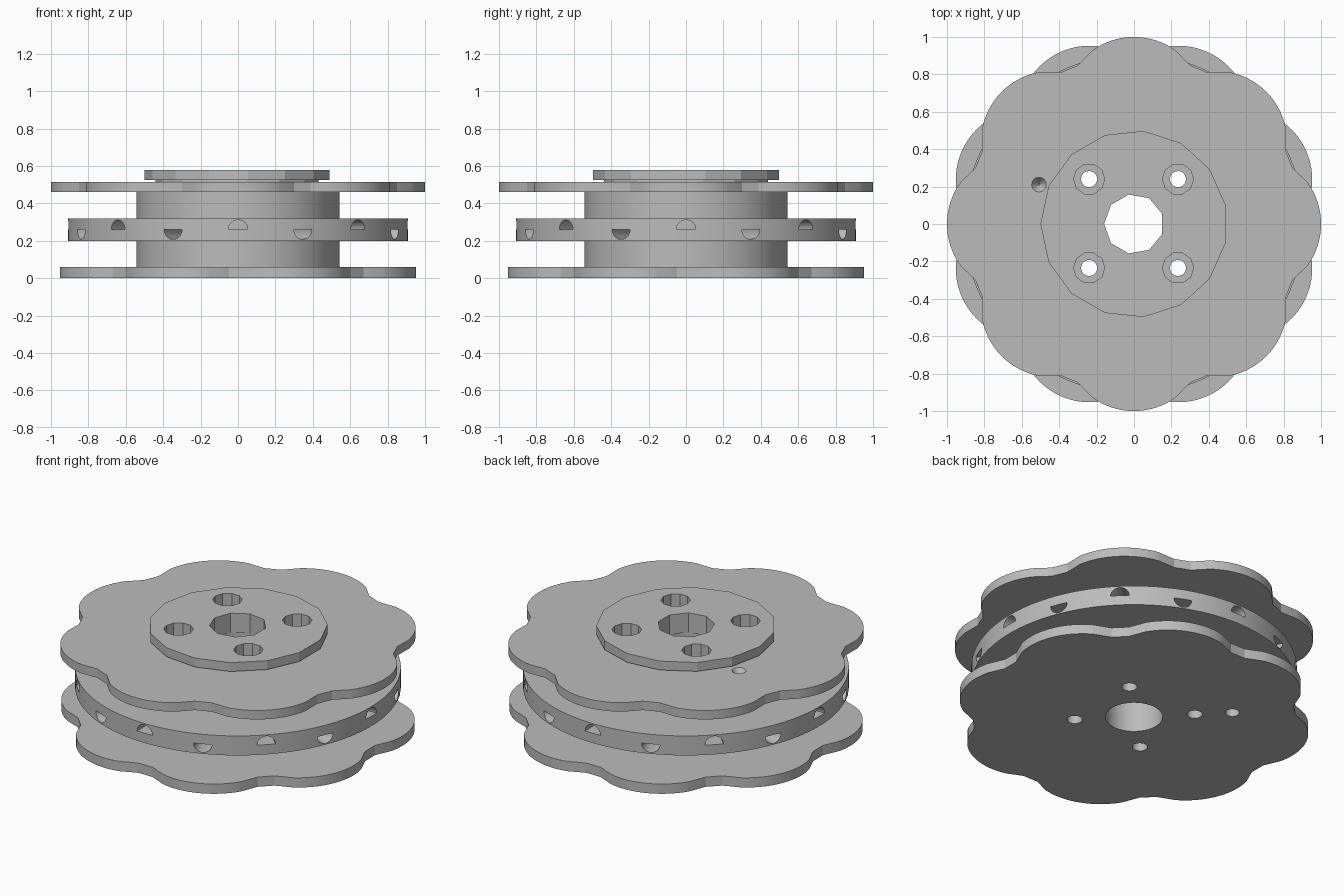
import bpy, bmesh
from math import cos, sin, pi, radians, tau
from mathutils import Matrix

if "Cube" in bpy.data.objects:
    bpy.data.objects.remove(bpy.data.objects["Cube"])

grey = bpy.data.materials.new("plain grey")
grey.use_nodes = True
grey.diffuse_color = (0.5, 0.5, 0.5, 1)
grey.node_tree.nodes["Principled BSDF"].inputs["Base Color"].default_value = (0.5, 0.5, 0.5, 1)


def finish(name, bm):
    bmesh.ops.recalc_face_normals(bm, faces=bm.faces)
    mesh = bpy.data.meshes.new(name)
    bm.to_mesh(mesh)
    bm.free()
    mesh.materials.append(grey)
    ob = bpy.data.objects.new(name, mesh)
    bpy.context.collection.objects.link(ob)
    return ob


def polygon(r, sides, x=0, y=0):
    # first corner points to -x
    return [(x + r * cos(pi + tau * i / sides), y + r * sin(pi + tau * i / sides))
            for i in range(sides)]


def prism(bm, outline, z0, z1):
    face = bm.faces.new([bm.verts.new((x, y, z0)) for x, y in outline])
    side = bmesh.ops.extrude_face_region(bm, geom=[face])["geom"]
    bmesh.ops.translate(bm, vec=(0, 0, z1 - z0),
                        verts=[v for v in side if isinstance(v, bmesh.types.BMVert)])


def solid(name, outlines, z0, z1):
    bm = bmesh.new()
    for outline in outlines:
        prism(bm, outline, z0, z1)
    return finish(name, bm)


def cut(ob, *cutters):
    bpy.context.view_layer.objects.active = ob
    for c in cutters:
        mod = ob.modifiers.new("cut", "BOOLEAN")
        mod.operation, mod.solver, mod.object = "DIFFERENCE", "EXACT", c
        bpy.ops.object.modifier_apply(modifier=mod.name)


def flower(turn):
    # eight round lobes joined by shallow chamfered valleys
    pts = []
    for k in range(8):
        a = radians(45 * k + turn)
        for i in range(21):
            t = a + radians(-36 + 3.6 * i)
            pts.append((0.62 * cos(a) + 0.38 * cos(t), 0.62 * sin(a) + 0.38 * sin(t)))
        for d in (19.4, 25.6):
            pts.append((0.9 * cos(a + radians(d)), 0.9 * sin(a + radians(d))))
    return pts


def cone_cutter(name, angle, z0, z1, r0, r1):
    # small cord hole beside the hub
    bm = bmesh.new()
    a = radians(angle)
    bmesh.ops.create_cone(bm, cap_ends=True, segments=20, radius1=r0, radius2=r1, depth=z1 - z0,
                          matrix=Matrix.Translation((0.55 * cos(a), 0.55 * sin(a), (z0 + z1) / 2)))
    return finish(name, bm)


# Cutters
corners = [(x, y) for x in (-0.24, 0.235) for y in (-0.235, 0.24)]
bore = solid("bore_cutter", [polygon(0.16, 48)], -1, 1)
cap_bore = solid("cap_bore_cutter", [polygon(0.16, 9)], -1, 1)
bolts = solid("bolt_cutter", [polygon(0.043, 20, *c) for c in corners], -1, 1)
sinks = solid("counterbore_cutter", [polygon(0.083, 10, *c) for c in corners], 0.4, 1)
top_cord = cone_cutter("top_cord_cutter", 157.5, 0.465, 0.516, 0.004, 0.04)
low_cord = cone_cutter("low_cord_cutter", 135, -0.1, 0.1, 0.04, 0.04)

# Half-round pockets around the rim, alternately arched up and down
bm = bmesh.new()
for k in range(16):
    flip = 1 if k % 2 == 0 else -1
    start = len(bm.verts)
    prism(bm, [(0.052 * cos(pi * i / 14), flip * 0.052 * sin(pi * i / 14)) for i in range(15)],
          0.5, 1)
    bm.verts.ensure_lookup_table()
    place = (Matrix.Translation((0, 0, 0.26)) @ Matrix.Rotation(tau * k / 16, 4, "Z")
             @ Matrix.Rotation(pi / 2, 4, "X") )
    # local depth runs toward the front, local y runs up
    bmesh.ops.transform(bm, matrix=place, verts=bm.verts[start:])
pockets = finish("pocket_cutter", bm)

# Parts
bottom_plate = solid("bottom_plate", [flower(22.5)], 0, 0.06)
cut(bottom_plate, bore, bolts, low_cord)

hub = solid("hub", [polygon(0.543, 96)], 0.06, 0.46)
cut(hub, bore, bolts, sinks)

inner = solid("ring_cutter", [polygon(0.535, 96)], -1, 1)
middle_ring = solid("middle_ring", [polygon(0.908, 128)], 0.2, 0.32)
cut(middle_ring, inner, pockets)

top_plate = solid("top_plate", [flower(0)], 0.46, 0.515)
cut(top_plate, cap_bore, sinks, top_cord)

cap_neck = solid("cap_neck", [polygon(0.44, 15)], 0.515, 0.525)
cap = solid("cap", [polygon(0.5, 15)], 0.525, 0.58)
for part in (cap_neck, cap):
    cut(part, cap_bore, sinks)

for c in (bore, cap_bore, bolts, sinks, top_cord, low_cord, pockets, inner):
    bpy.data.objects.remove(c)

# Smooth the round walls, keep the corners sharp
bpy.ops.object.select_all(action="DESELECT")
for part in (bottom_plate, hub, middle_ring, top_plate):
    part.select_set(True)
bpy.context.view_layer.objects.active = hub
bpy.ops.object.shade_smooth_by_angle(angle=radians(20))
